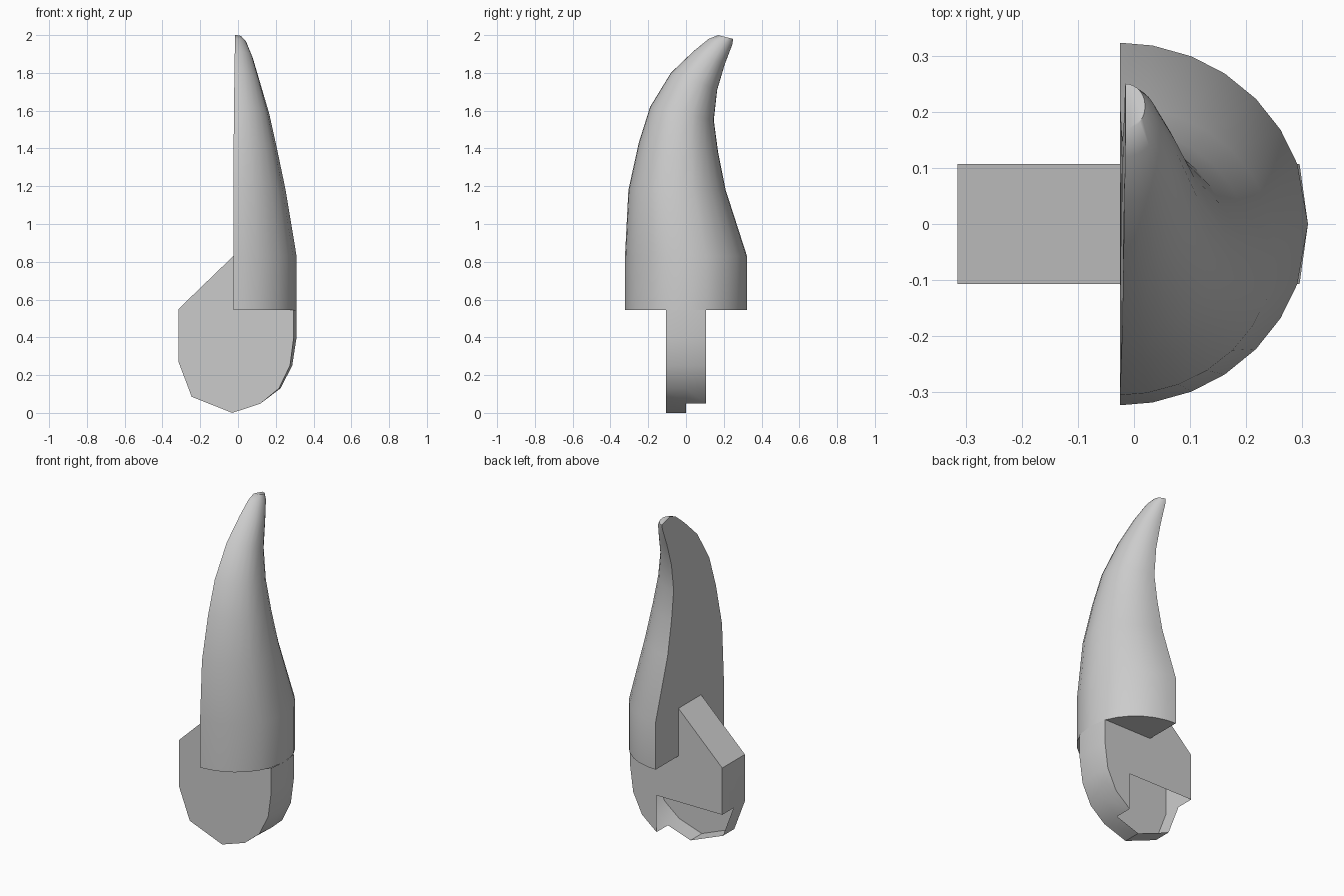
import bpy, bmesh, math

if "Cube" in bpy.data.objects:
    bpy.data.objects.remove(bpy.data.objects["Cube"])


def finish(name, bm, angle):
    bmesh.ops.recalc_face_normals(bm, faces=bm.faces)
    me = bpy.data.meshes.new(name)
    bm.to_mesh(me)
    bm.free()
    ob = bpy.data.objects.new(name, me)
    bpy.context.collection.objects.link(ob)
    bpy.ops.object.select_all(action='DESELECT')
    bpy.context.view_layer.objects.active = ob
    ob.select_set(True)
    bpy.ops.object.shade_smooth_by_angle(angle=math.radians(angle))
    return ob


W = 0.107          # half thickness of the base slab
BACK = -0.025      # flat back plane of the half horn

# half-round section, as fractions of the half width
half = [W / 0.323, 0.52, 0.69, 0.83, 0.925, 0.985, 1.0]
section = [-s for s in reversed(half)] + [0.0] + half

# rings: front edge (y, z), rear edge (y, z), flat side x, bulge x
rings = [
    (-0.323, 0.545, 0.323, 0.545, BACK, 0.31),
    (-0.323, 0.83, 0.323, 0.83, BACK, 0.31),
    (-0.305, 1.18, 0.21, 1.18, -0.025, 0.252),
    (-0.25, 1.43, 0.17, 1.38, -0.023, 0.205),
    (-0.19, 1.62, 0.147, 1.55, -0.021, 0.165),
    (-0.08, 1.80, 0.165, 1.71, -0.019, 0.115),
    (0.04, 1.915, 0.205, 1.845, -0.017, 0.078),
    (0.12, 1.98, 0.245, 1.95, -0.016, 0.043),
    (0.17, 2.0, 0.25, 1.98, -0.015, 0.02),
]

# half horn
bm = bmesh.new()
loops = []
for y0, z0, y1, z1, xa, xb in rings:
    loop = []
    for s in section:
        t = (s + 1) / 2
        x = xa + (xb - xa) * math.sqrt(max(0.0, 1 - s * s))
        loop.append(bm.verts.new((x, y0 + (y1 - y0) * t, z0 + (z1 - z0) * t)))
    loops.append(loop)
for k, (a, b) in enumerate(zip(loops, loops[1:])):
    for i in range(len(a) - 1):
        bm.faces.new((a[i], a[i + 1], b[i + 1], b[i]))
    if k:
        bm.faces.new((a[-1], a[0], b[0], b[-1]))
bm.faces.new(loops[-1])
# ledges and lower back walls either side of the slab
for sgn, arc, top in ((-1, loops[0][:7], loops[1][0]),
                      (1, loops[0][8:][::-1], loops[1][-1])):
    inner = bm.verts.new((BACK, sgn * W, 0.545))
    upper = bm.verts.new((BACK, sgn * W, 0.83))
    bm.faces.new(arc + [inner])
    bm.faces.new((arc[0], inner, upper, top))
finish("half_horn", bm, 40)

# base slab: hollow, its rear lower corner cut open
# outline: x at the middle, x at the sides, z
outline = [
    (0.31, 0.295, 0.545), (0.31, 0.295, 0.40), (0.287, 0.275, 0.25),
    (0.225, 0.217, 0.13), (0.12, 0.12, 0.05), (-0.03, -0.03, 0.0),
    (-0.245, -0.245, 0.085), (-0.315, -0.315, 0.27),
    (-0.315, -0.315, 0.55), (BACK, BACK, 0.83),
]
bm = bmesh.new()
front, mid, rear = [
    [bm.verts.new((p[0] if y == 0 else p[1], y, p[2])) for p in outline]
    for y in (-W, 0, W)]
for i in range(len(outline) - 1):
    bm.faces.new((front[i], front[i + 1], mid[i + 1], mid[i]))
    if i not in (4, 5, 6):
        bm.faces.new((mid[i], mid[i + 1], rear[i + 1], rear[i]))
bm.faces.new(front + [bm.verts.new((BACK, -W, 0.545))])
notch = bm.verts.new((0.12, W, 0.27))
bm.faces.new(rear[:5] + [notch] + rear[7:] + [bm.verts.new((BACK, W, 0.545))])
for v in [v for v in bm.verts if not v.link_faces]:
    bm.verts.remove(v)
finish("base_slab", bm, 35)
